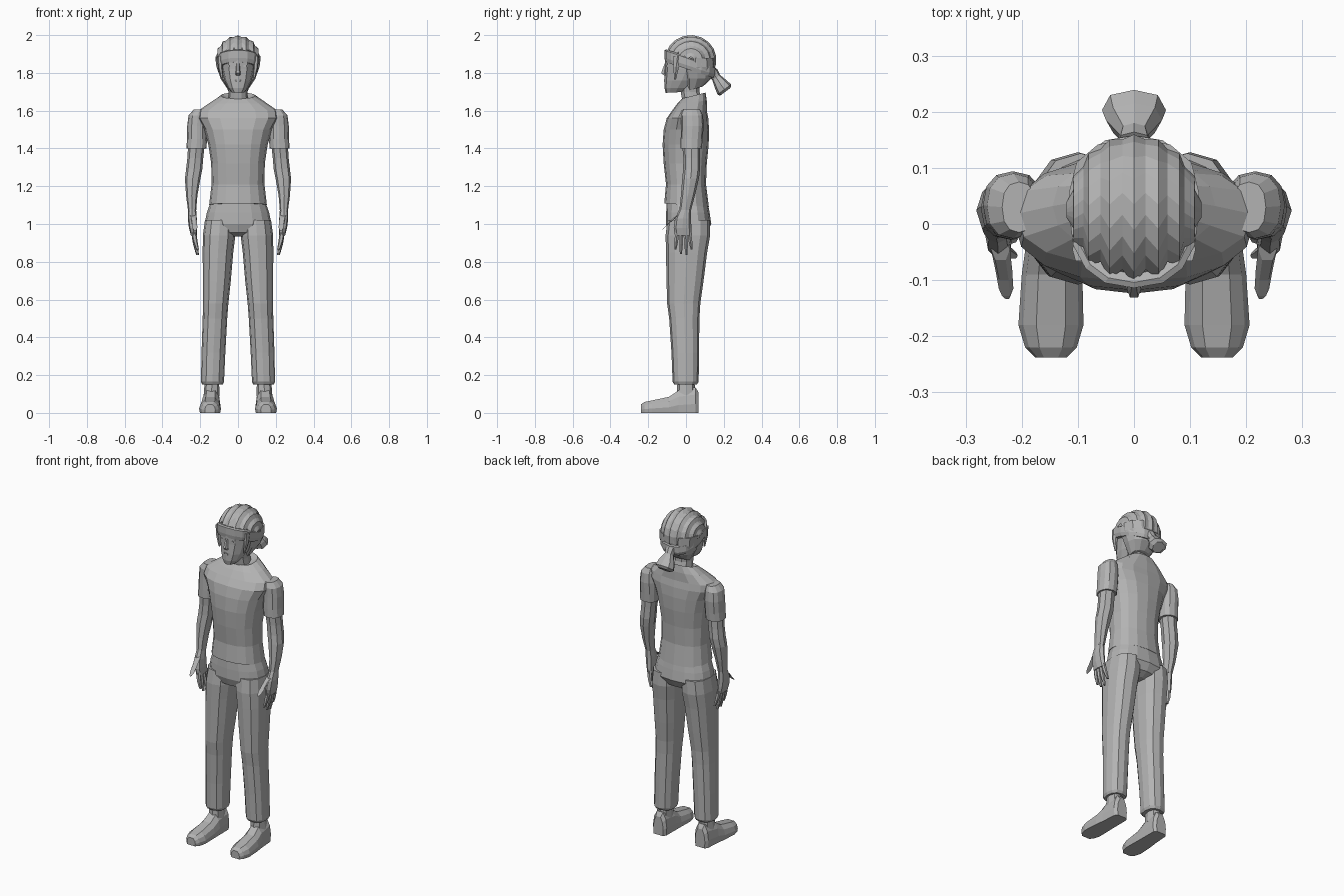
import bpy, bmesh, math

grey = bpy.data.materials.new("plain grey")
grey.diffuse_color = (0.45, 0.45, 0.45, 1)


def finish(name, bm, mirror=False):
    bmesh.ops.recalc_face_normals(bm, faces=bm.faces)
    me = bpy.data.meshes.new(name)
    bm.to_mesh(me)
    bm.free()
    me.materials.append(grey)
    ob = bpy.data.objects.new(name, me)
    bpy.context.collection.objects.link(ob)
    if mirror:
        ob.modifiers.new("mirror", 'MIRROR')
    return ob


def skin(bm, rows, caps=True):
    """Join closed rings of points into a tube."""
    vs = [[bm.verts.new(p) for p in row] for row in rows]
    n = len(vs[0])
    for a, b in zip(vs, vs[1:]):
        for i in range(n):
            j = (i + 1) % n
            bm.faces.new((a[i], a[j], b[j], b[i]))
    if caps:
        bm.faces.new(vs[0])
        bm.faces.new(vs[-1])


def loft(name, rings, n=12, power=0.85, mirror=False):
    """Each ring: centre x, centre y, z, radius x, radius y, optional tilt dz/dy."""
    rows = []
    for r in rings:
        cx, cy, z, rx, ry = r[:5]
        tilt = r[5] if len(r) > 5 else 0
        row = []
        for i in range(n):
            a = 2 * math.pi * i / n
            c, s = math.cos(a), math.sin(a)
            dx = math.copysign(abs(c) ** power, c) * rx
            dy = math.copysign(abs(s) ** power, s) * ry
            row.append((cx + dx, cy + dy, z + tilt * dy))
        rows.append(row)
    bm = bmesh.new()
    skin(bm, rows)
    return finish(name, bm, mirror)


# Shirt body, widening to the shoulders and closing at the collar
loft("shirt", [(0, 0.003, 1.10, 0.153, 0.118, -0.08), (0, 0, 1.21, 0.140, 0.106),
               (0, -0.004, 1.32, 0.142, 0.114), (0, -0.002, 1.42, 0.157, 0.122),
               (0, 0.002, 1.50, 0.18, 0.12), (0, 0.008, 1.56, 0.215, 0.110),
               (0, 0.018, 1.60, 0.21, 0.092), (0, 0.032, 1.645, 0.145, 0.078, 0.1),
               (0, 0.042, 1.68, 0.09, 0.062, 0.25), (0, 0.04, 1.665, 0.06, 0.05, 0.25)], 16)
# Sleeves
loft("sleeve", [(0.205, 0.030, 1.605, 0.030, 0.045), (0.215, 0.032, 1.575, 0.047, 0.058),
                (0.216, 0.034, 1.52, 0.053, 0.060), (0.217, 0.030, 1.45, 0.053, 0.058),
                (0.220, 0.028, 1.40, 0.053, 0.056)], 12, mirror=True)
# Bare arms down to the wrist
loft("arm", [(0.220, 0.028, 1.42, 0.044, 0.048), (0.226, 0.030, 1.35, 0.042, 0.044),
             (0.232, 0.030, 1.29, 0.043, 0.045), (0.240, 0.024, 1.24, 0.041, 0.044),
             (0.245, 0.010, 1.15, 0.030, 0.037), (0.243, -0.004, 1.075, 0.022, 0.031)],
     8, mirror=True)
# Hands, thumbs and fingers
loft("palm", [(0.243, -0.004, 1.08, 0.021, 0.030), (0.242, -0.016, 1.03, 0.024, 0.042),
              (0.238, -0.018, 0.98, 0.022, 0.047), (0.233, -0.014, 0.94, 0.017, 0.045)],
     8, mirror=True)
loft("thumb", [(0.238, -0.045, 1.045, 0.017, 0.022, 0.5), (0.232, -0.082, 1.01, 0.015, 0.020, 0.8),
               (0.228, -0.115, 0.98, 0.013, 0.015, 0.8), (0.226, -0.128, 0.968, 0.006, 0.006, 0.8)],
     6, mirror=True)
for k, (y0, y1, tip) in enumerate([(-0.047, -0.056, 0.865), (-0.025, -0.027, 0.84),
                                   (-0.003, 0.003, 0.835), (0.017, 0.030, 0.865)]):
    mid = (0.95 + tip) / 2
    loft("finger_%d" % (k + 1), [(0.234, y0, 0.955, 0.014, 0.012),
                                 (0.226, (y0 + y1) / 2, mid, 0.012, 0.011),
                                 (0.214, y1, tip, 0.007, 0.006)], 6, mirror=True)

# Trousers: seat and two legs
loft("trouser_seat", [(0, 0.006, 1.12, 0.144, 0.108), (0, 0.010, 1.06, 0.165, 0.115),
                      (0, 0.014, 1.0, 0.177, 0.120), (0, 0.010, 0.955, 0.12, 0.100),
                      (0, 0.010, 0.935, 0.05, 0.06)], 16)
loft("trouser_leg", [(0.095, 0.014, 1.02, 0.080, 0.112), (0.100, 0.010, 0.94, 0.086, 0.118),
                     (0.106, 0.003, 0.85, 0.081, 0.109), (0.112, -0.005, 0.70, 0.074, 0.098),
                     (0.118, -0.012, 0.58, 0.067, 0.088), (0.122, -0.009, 0.50, 0.065, 0.080),
                     (0.130, -0.004, 0.32, 0.063, 0.073), (0.135, -0.002, 0.165, 0.061, 0.069),
                     (0.135, -0.002, 0.150, 0.054, 0.060)], 12, mirror=True)
# Ankles
loft("ankle", [(0.138, 0.0, 0.17, 0.038, 0.045), (0.140, 0.0, 0.09, 0.042, 0.050)],
     8, mirror=True)

# Shoes: sections along y, as y, centre x, half width, height
bm = bmesh.new()
rows = []
for y, cx, w, h in [(0.066, 0.14, 0.033, 0.11), (0.05, 0.14, 0.046, 0.135),
                    (-0.04, 0.143, 0.050, 0.118), (-0.09, 0.146, 0.054, 0.085),
                    (-0.18, 0.148, 0.058, 0.066), (-0.22, 0.148, 0.046, 0.058),
                    (-0.238, 0.148, 0.028, 0.045)]:
    rows.append([(cx + w * a, y, h * b) for a, b in
                 [(-0.92, 0), (0.92, 0), (1, 0.35), (0.85, 0.72), (0.45, 1),
                  (-0.45, 1), (-0.85, 0.72), (-1, 0.35)]])
skin(bm, rows)
finish("shoe", bm, True)

# Neck and head
loft("neck", [(0, 0.035, 1.64, 0.055, 0.055), (0, 0.022, 1.70, 0.050, 0.052),
              (0, 0.02, 1.76, 0.055, 0.055)], 10)
loft("head", [(0, -0.055, 1.697, 0.034, 0.053, 0.05), (0, -0.044, 1.72, 0.053, 0.070),
              (0, -0.022, 1.76, 0.072, 0.092), (0, 0.004, 1.82, 0.086, 0.115),
              (0, 0.012, 1.87, 0.092, 0.124), (0, 0.02, 1.93, 0.085, 0.105)], 12)
# Nose, eyes and mouth
loft("nose", [(0, -0.108, 1.85, 0.008, 0.006), (0, -0.115, 1.80, 0.013, 0.018),
              (0, -0.108, 1.787, 0.012, 0.010)], 6)
loft("eye", [(0.036, -0.098, 1.842, 0.014, 0.006), (0.036, -0.098, 1.832, 0.014, 0.006)],
     6, mirror=True)
loft("mouth", [(0, -0.109, 1.765, 0.020, 0.007), (0, -0.109, 1.752, 0.016, 0.007)], 6)
# Sideburns and the hair at the nape
loft("sideburn", [(0.097, -0.045, 1.89, 0.013, 0.024), (0.094, -0.052, 1.83, 0.012, 0.016),
                  (0.083, -0.058, 1.765, 0.005, 0.006)], 6, mirror=True)
loft("back_hair", [(0, 0.045, 1.715, 0.056, 0.045, 0.3), (0, 0.060, 1.77, 0.092, 0.075),
                   (0, 0.060, 1.83, 0.113, 0.092), (0, 0.055, 1.88, 0.116, 0.098)], 12)

# Ridged hair: strips running front to back with a zigzag hairline
bm = bmesh.new()
grid = []
for i in range(17):
    phi = math.radians(-84 + 10.5 * i)
    ridge = i % 2 == 0
    k = 1.0 if ridge else 0.94
    t0 = math.radians(16 if ridge else 32)
    t1 = math.radians(212)
    col = []
    for j in range(11):
        t = t0 + (t1 - t0) * j / 10
        r = k * math.cos(phi)
        col.append(bm.verts.new((k * 0.121 * math.sin(phi),
                                 0.025 - 0.136 * r * math.cos(t),
                                 1.87 + 0.130 * r * math.sin(t))))
    grid.append(col)
for a, b in zip(grid, grid[1:]):
    for j in range(10):
        bm.faces.new((a[j], a[j + 1], b[j + 1], b[j]))
finish("ridged_hair", bm)

# Headband, lower at the back, with a tied tail
loft("headband", [(0, 0.020, 1.815, 0.108, 0.130, -0.33), (0, 0.022, 1.835, 0.115, 0.136, -0.33),
                  (0, 0.022, 1.872, 0.116, 0.136, -0.35), (0, 0.022, 1.88, 0.105, 0.126, -0.35)], 16)
loft("tail", [(0, 0.140, 1.805, 0.032, 0.024, 0.75), (0, 0.160, 1.775, 0.026, 0.020, 0.75),
              (0, 0.185, 1.738, 0.050, 0.030, 0.75), (0, 0.203, 1.712, 0.057, 0.036, 0.75),
              (0, 0.208, 1.700, 0.035, 0.028, 0.75)], 8)
